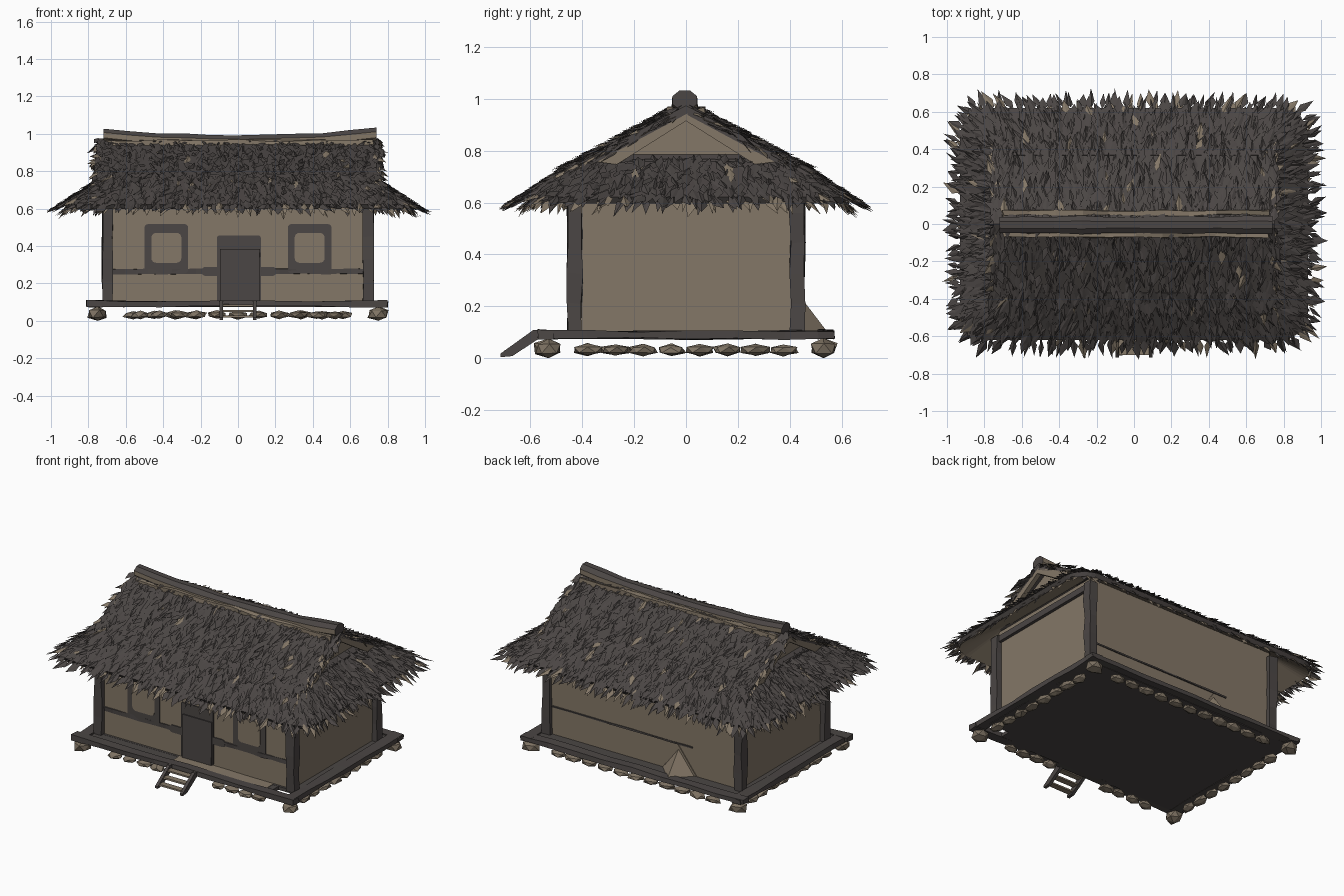
import bpy, bmesh, math, random
from mathutils import Vector, Matrix

random.seed(4)
rnd = random.uniform
if "Cube" in bpy.data.objects:
    bpy.data.objects.remove(bpy.data.objects["Cube"])


def material(name, rgb):
    m = bpy.data.materials.new(name)
    m.use_nodes = True
    m.diffuse_color = (*rgb, 1)
    bsdf = m.node_tree.nodes["Principled BSDF"]
    bsdf.inputs["Base Color"].default_value = (*rgb, 1)
    bsdf.inputs["Roughness"].default_value = 0.9
    return m


DARK = material("dark_wood", (0.07, 0.061, 0.058))
TAN = material("tan_clay", (0.23, 0.185, 0.135))
STONE = material("stone", (0.21, 0.17, 0.125))


def finish(name, bm, *mats):
    me = bpy.data.meshes.new(name)
    bm.to_mesh(me)
    bm.free()
    for m in mats:
        me.materials.append(m)
    ob = bpy.data.objects.new(name, me)
    bpy.context.scene.collection.objects.link(ob)
    return ob


def box(name, xs, ys, zs, mat, jitter=0.0, cuts=0):
    bm = bmesh.new()
    lo, hi = Vector((xs[0], ys[0], zs[0])), Vector((xs[1], ys[1], zs[1]))
    bmesh.ops.create_cube(bm, size=1)
    size, mid = hi - lo, (lo + hi) / 2
    for v in bm.verts:
        v.co = mid + v.co * size
    if cuts:
        longest = max(size)
        edges = [e for e in bm.edges if e.calc_length() > longest * 0.99]
        bmesh.ops.subdivide_edges(bm, edges=edges, cuts=cuts)
    for v in bm.verts:
        v.co += Vector((rnd(-1, 1), rnd(-1, 1), rnd(-1, 1))) * jitter
    return finish(name, bm, mat)


def prism(name, outline, offset, mat):
    """Extrude a flat 3D outline along an offset."""
    bm = bmesh.new()
    f = bm.faces.new([bm.verts.new(p) for p in outline])
    new = bmesh.ops.extrude_face_region(bm, geom=[f])["geom"]
    for v in new:
        if isinstance(v, bmesh.types.BMVert):
            v.co += Vector(offset)
    bmesh.ops.recalc_face_normals(bm, faces=bm.faces)
    return finish(name, bm, mat)


def rounded(hx, hy, r, arc=6, long=1, short=1):
    """Counterclockwise rounded rectangle with subdivided straight sides."""
    pts = []
    for k, (sx, sy) in enumerate([(1, 1), (-1, 1), (-1, -1), (1, -1)]):
        for i in range(arc + 1):
            a = math.pi / 2 * (k + i / arc)
            pts.append(Vector((sx * (hx - r) + r * math.cos(a), sy * (hy - r) + r * math.sin(a), 0)))
        n = long if k % 2 == 0 else short
        end = Vector((-sx * (hx - r), sy * hy, 0)) if k % 2 == 0 else Vector((sx * hx, -sy * (hy - r), 0))
        start = pts[-1]
        pts += [start.lerp(end, i / n) for i in range(1, n)]
    return pts


# Deck: floor, porch boards and edge beams
box("floor", (-0.75, 0.75), (-0.44, 0.52), (0.075, 0.098), DARK)
box("porch_boards", (-0.75, 0.6), (-0.53, -0.44), (0.075, 0.097), DARK)
box("porch_mat", (-0.12, 0.56), (-0.52, -0.43), (0.096, 0.102), TAN, 0.002, 3)
for s, side in ((-1, "front"), (1, "back")):
    box(side + "_beam", (-0.81, 0.8), (s * 0.54 - 0.03, s * 0.54 + 0.03), (0.077, 0.107), DARK, 0.005, 7)
for s, side in ((-1, "right"), (1, "left")):
    box(side + "_beam", (s * 0.76 - 0.035, s * 0.76 + 0.035), (-0.57, 0.57), (0.075, 0.105), DARK, 0.005, 5)

# Foundation stones
def stone(x, y, z, size):
    bm = bmesh.new()
    bmesh.ops.create_icosphere(bm, subdivisions=1, radius=0.5)
    turn = Matrix.Rotation(rnd(-0.2, 0.2), 3, "Z")
    for v in bm.verts:
        v.co = turn @ (v.co * rnd(0.85, 1.2) * Vector(size))
        v.co += Vector((x, y, z))
        v.co.z = min(max(v.co.z, 0.0), 0.078)
    finish("foundation_stone", bm, STONE)


for sx in (-1, 1):
    for sy in (-1, 1):
        stone(sx * 0.75, sy * 0.53, 0.037, (0.11, 0.11, 0.08))
    for i in range(8):
        stone(sx * 0.74, -0.38 + i * 0.108, 0.032, (0.07, 0.115, 0.045))
    for i in range(4):
        stone(sx * (0.22 + i * 0.1), -0.52, 0.032, (0.105, 0.07, 0.042))
for i in range(11):
    stone(-0.56 + i * 0.112, 0.52, 0.032, (0.115, 0.07, 0.045))

# Steps
for x in (-0.1, 0.08):
    prism("stair_stringer", [(x, -0.56, 0.108), (x, -0.59, 0.108), (x, -0.715, 0.018),
                             (x, -0.715, 0.004), (x, -0.67, 0.008), (x, -0.56, 0.08)], (0.02, 0, 0), DARK)
for i in range(3):
    y, z = -0.595 - i * 0.042, 0.088 - i * 0.03
    box("stair_tread", (-0.09, 0.09), (y - 0.022, y + 0.018), (z - 0.01, z), TAN, 0.001)

# Walls and corner posts
box("walls", (-0.69, 0.69), (-0.425, 0.43), (0.095, 0.72), TAN)
for sx in (-1, 1):
    for sy in (-1, 1):
        x, y = sx * 0.697, sy * 0.43
        box("corner_post", (x - 0.028, x + 0.028), (y - 0.028, y + 0.028), (0.095, 0.68), DARK, 0.005, 4)
    box("side_top_beam", (sx * 0.69 - 0.02, sx * 0.69 + 0.02), (-0.43, 0.43), (0.64, 0.68), DARK)
prism("back_mud_heap", [(-0.38, 0.425, 0.1), (-0.14, 0.425, 0.1), (-0.25, 0.425, 0.27)], (0, 0.01, 0), TAN)
bm = bmesh.new()
bmesh.ops.create_cone(bm, segments=4, radius1=0.13, radius2=0, depth=0.17,
                      matrix=Matrix.Translation((-0.25, 0.42, 0.18)))
finish("back_mud_mound", bm, TAN)
box("back_wall_strip", (-0.35, 0.67), (0.427, 0.436), (0.275, 0.285), DARK, 0.002, 6)

# Painted front: door, band and window frames
def plate(name, cx, cz, hx, hz, r, thick, mat):
    pts = [(cx + p.x, -0.424, cz + p.y) for p in rounded(hx, hz, r, 4)]
    prism(name, pts, (0, -thick, 0), mat)


box("front_band", (-0.67, 0.67), (-0.43, -0.42), (0.25, 0.278), DARK, 0.003, 20)
plate("door", 0.005, 0.278, 0.117, 0.178, 0.012, 0.008, DARK)
box("door_leaf", (-0.095, 0.115), (-0.44, -0.428), (0.1, 0.385), DARK, 0.002)
for sx in (-1, 1):
    plate("door_side_patch", sx * 0.15 + 0.005, 0.264, 0.05, 0.024, 0.02, 0.007, DARK)
    plate("window_frame", sx * 0.383, 0.385, 0.117, 0.132, 0.02, 0.006, DARK)
    plate("window_pane", sx * 0.383, 0.39, 0.08, 0.08, 0.025, 0.009, TAN)

# Thatch blade: a folded kite lying on the slope
def blade(bm, p, down, n, length, width, lift, mat=0):
    n = n.normalized()
    d = Matrix.Rotation(rnd(-0.38, 0.38), 3, n) @ down.normalized()
    s = n.cross(d)
    mid = p + d * length * rnd(0.25, 0.5) + n * lift * 0.3
    a, l, r, t = [bm.verts.new(q) for q in (
        p + n * 0.008, mid - s * width + n * rnd(-0.008, 0.008),
        mid + s * width + n * rnd(-0.008, 0.008), p + d * length + n * lift)]
    for f in (bm.faces.new((a, l, t)), bm.faces.new((a, t, r))):
        f.material_index = mat


# Lower hipped skirt, lofted between eave and upper ring
SUB = dict(long=46, short=28)
eave = [p + Vector((0, 0, 0.622)) for p in rounded(0.93, 0.62, 0.15, 8, **SUB)]
top = [p + Vector((0, 0, 0.785)) for p in rounded(0.68, 0.37, 0.02, 8, **SUB)]
count = len(eave)
bm = bmesh.new()
A, B = [[bm.verts.new(p) for p in ring] for ring in (eave, top)]
for i in range(count):
    j = (i + 1) % count
    bm.faces.new((A[i], A[j], B[j], B[i]))
skirt = finish("roof_skirt", bm, DARK, TAN)
sol = skirt.modifiers.new("Thickness", "SOLIDIFY")
sol.thickness, sol.offset, sol.material_offset = 0.03, -1, 1

thatch = bmesh.new()
for row in range(7):
    t = row / 6.5
    for i in range(count):
        j = (i + 1) % count
        k = min(1, max(0, t + rnd(-0.06, 0.06)))
        p = eave[i].lerp(top[i], k).lerp(eave[j].lerp(top[j], k), rnd(0, 1))
        down = eave[i] - top[i]
        n = (eave[j] - eave[i]).cross(-down)
        tan = 1 if random.random() < (0.15 if row == 0 else 0.02) else 0
        blade(thatch, p, down, n, rnd(0.07, 0.12), rnd(0.012, 0.026), rnd(0, 0.025), tan)
        if row == 0:  # drooping underlayer at the eaves
            blade(thatch, p - down * 0.1 - n.normalized() * 0.02, down, n, rnd(0.06, 0.11),
                  rnd(0.012, 0.024), rnd(-0.035, 0), 1 if random.random() < 0.65 else 0)

# Upper gabled roof slabs with thatch rows and ragged verges
for sy in (-1, 1):
    ridge, foot = Vector((0, 0, 0.975)), Vector((0, sy * 0.42, 0.75))
    down = foot - ridge
    n = Vector((0, sy * 0.225, 0.42)).normalized()
    slab = [ridge, foot, foot - n * 0.03, ridge - n * 0.03]
    prism("roof_slope", [p - Vector((0.75, 0, 0)) for p in slab], (1.5, 0, 0), DARK)
    for row in range(9):
        for i in range(52):
            x = -0.76 + (i + rnd(0, 1)) * 1.52 / 52
            p = ridge.lerp(foot, min(1, max(0.02, row / 8.5 + rnd(-0.05, 0.05)))) + Vector((x, 0, 0))
            blade(thatch, p, down, n, rnd(0.07, 0.12), rnd(0.012, 0.026), rnd(0, 0.03),
                  1 if random.random() < 0.015 else 0)
    for sx in (-1, 1):
        out = Vector((sx, 0, 0))
        for i in range(34):
            p = ridge.lerp(foot, 0.05 + i / 36) + out * 0.73 - n * rnd(0, 0.03)
            blade(thatch, p, down + out * rnd(0.1, 0.45), n, rnd(0.06, 0.11), 0.02,
                  rnd(-0.02, 0.02), random.choice((0, 1)))
        board = [ridge - n * 0.02, ridge.lerp(foot, 0.88) - n * 0.02,
                 ridge.lerp(foot, 0.72) - n * 0.075, Vector((0, 0, 0.915))]
        prism("verge_board", [p + out * 0.72 for p in board], out * 0.03, TAN)
finish("thatch", thatch, DARK, TAN)

# Gable ends
for sx in (-1, 1):
    prism("gable_wall", [(sx * 0.66, -0.36, 0.755), (sx * 0.66, 0.36, 0.755), (sx * 0.66, 0, 0.94)],
          (sx * 0.02, 0, 0), TAN)
    box("gable_beam", (sx * 0.7 - 0.02, sx * 0.7 + 0.02), (-0.24, 0.24), (0.752, 0.768), DARK, 0.003, 3)

# Sagging ridge log, dark above and clay-coloured below
bm = bmesh.new()
rings = []
for i in range(11):
    x = -0.72 + i * 0.146
    z = 0.958 + 0.036 * abs(x / 0.73) ** 2.5
    r = rnd(0.036, 0.044)
    rings.append([bm.verts.new((x, r * 1.25 * math.cos(a) - 0.005, z + r * math.sin(a)))
                  for a in [math.tau * (k + 0.5) / 8 for k in range(8)]])
for a, b in zip(rings, rings[1:]):
    for k in range(8):
        bm.faces.new((a[k], a[k - 1], b[k - 1], b[k]))
ends = [bm.faces.new(rings[0]), bm.faces.new(rings[-1])]
bmesh.ops.recalc_face_normals(bm, faces=bm.faces)
for f in bm.faces:
    f.material_index = 0 if f in ends or f.normal.z > 0.3 else 1
finish("ridge_log", bm, DARK, TAN)
for sy in (-1, 1):
    box("ridge_side_pole", (-0.7, 0.72), (sy * 0.06 - 0.012, sy * 0.06 + 0.012), (0.938, 0.965), TAN, 0.006, 9)
